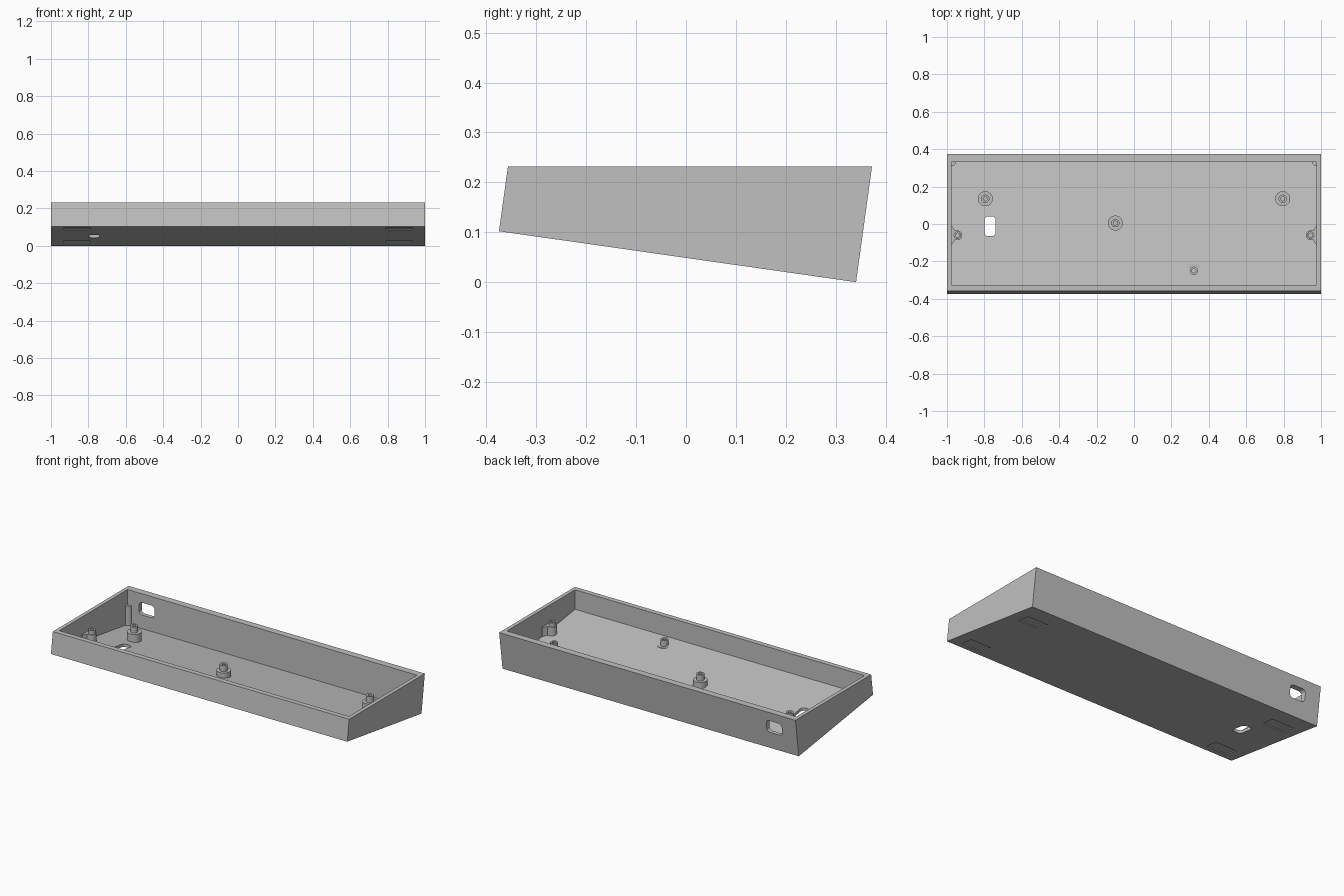
import bpy, bmesh, math
from mathutils import Matrix, Vector

cube = bpy.data.objects.get("Cube")
if cube:
    bpy.data.objects.remove(cube, do_unlink=True)

grey = bpy.data.materials.new("matte grey")
grey.use_nodes = True
grey.diffuse_color = (0.53, 0.53, 0.53, 1)
grey.node_tree.nodes["Principled BSDF"].inputs["Base Color"].default_value = grey.diffuse_color

SLOPE = 0.1425       # fall of the underside towards the back
FLOOR = 0.018        # floor thickness
TILT = -math.atan(SLOPE)


def under(y):
    """Height of the sloping underside at depth y."""
    return 0.102 - SLOPE * (y + 0.375)


def finish(name, bm, smooth=False):
    bmesh.ops.recalc_face_normals(bm, faces=bm.faces)
    mesh = bpy.data.meshes.new(name)
    bm.to_mesh(mesh)
    bm.free()
    mesh.materials.append(grey)
    ob = bpy.data.objects.new(name, mesh)
    bpy.context.collection.objects.link(ob)
    if smooth:
        bpy.ops.object.select_all(action='DESELECT')
        ob.select_set(True)
        bpy.context.view_layer.objects.active = ob
        bpy.ops.object.shade_smooth_by_angle(angle=math.radians(30))
    return ob


def prism(name, points, depth, smooth=False):
    """Extrude a closed loop of 3D points along a vector."""
    bm = bmesh.new()
    face = bm.faces.new([bm.verts.new(p) for p in points])
    out = bmesh.ops.extrude_face_region(bm, geom=[face], use_keep_orig=True)
    moved = [g for g in out["geom"] if isinstance(g, bmesh.types.BMVert)]
    bmesh.ops.translate(bm, verts=moved, vec=Vector(depth))
    return finish(name, bm, smooth)


def rounded(w, h, r, steps=6):
    """Rounded rectangle outline around the origin."""
    pts = []
    for i, (sx, sy) in enumerate([(1, 1), (-1, 1), (-1, -1), (1, -1)]):
        for k in range(steps + 1):
            a = math.pi / 2 * (i + k / steps)
            pts.append((sx * (w / 2 - r) + r * math.cos(a),
                        sy * (h / 2 - r) + r * math.sin(a)))
    return pts


def lathe(name, profile, x, y, sides=32):
    """Revolve (radius, z) points around an upright axis."""
    bm = bmesh.new()
    verts = [bm.verts.new((r, 0, z)) for r, z in profile]
    edges = [bm.edges.new(pair) for pair in zip(verts, verts[1:])]
    bmesh.ops.spin(bm, geom=verts + edges, cent=(0, 0, 0), axis=(0, 0, 1),
                   angle=2 * math.pi, steps=sides)
    bmesh.ops.remove_doubles(bm, verts=bm.verts, dist=1e-5)
    bmesh.ops.translate(bm, verts=bm.verts, vec=(x, y, 0))
    return finish(name, bm, True)


def cut(target, cutter):
    cutter.hide_render = True
    mod = target.modifiers.new("cut", 'BOOLEAN')
    mod.operation = 'DIFFERENCE'
    mod.solver = 'EXACT'
    mod.object = cutter
    bpy.context.view_layer.objects.active = target
    bpy.ops.object.modifier_apply(modifier=mod.name)
    bpy.data.objects.remove(cutter, do_unlink=True)


# Wedge-shaped case body
side = [(-0.375, 0.102), (-0.357, 0.232), (0.373, 0.232), (0.341, 0)]
case = prism("case_shell", [(-1, y, z) for y, z in side], (2, 0, 0))

# Cavity with upright walls and a sloping floor
front, back, wall = -0.326, 0.331, 0.977
inner = [(front, under(front) + FLOOR), (front, 0.3), (back, 0.3), (back, under(back) + FLOOR)]
cut(case, prism("cavity_cutter", [(-wall, y, z) for y, z in inner], (2 * wall, 0, 0)))

# Slot through the floor
slot = [(x - 0.77, y - 0.012, -0.1) for x, y in rounded(0.06, 0.105, 0.02)]
cut(case, prism("slot_cutter", slot, (0, 0, 0.25)))

# Port through the back wall
port = [(x - 0.848, 0.3, z + 0.14) for x, z in rounded(0.105, 0.075, 0.022)]
cut(case, prism("port_cutter", port, (0, 0.15, 0)))

# Shallow foot recesses in the underside
for x in (-0.86, 0.86):
    for y in (-0.297, 0.18):
        bm = bmesh.new()
        place = (Matrix.Translation((x, y, under(y))) @ Matrix.Rotation(TILT, 4, 'X')
                 @ Matrix.Diagonal((0.14, 0.085, 0.01, 1)))
        bmesh.ops.create_cube(bm, size=1, matrix=place)
        cut(case, finish("foot_cutter", bm))

# Stepped standoffs with hollow pins
SHELF, PIN = 0.1, 0.137
for i, (x, y) in enumerate([(-0.795, 0.135), (0.795, 0.135), (-0.1, 0.005), (0.32, -0.25)]):
    low = under(y) + 0.008
    lathe(f"standoff_{i + 1}", [(0, low), (0.04, low), (0.04, SHELF), (0.022, SHELF),
                                (0.022, PIN), (0.011, PIN), (0.011, SHELF), (0, SHELF)], x, y)

# Flared side mounts and rear corner posts, mirrored left and right
for s, label in ((1, "left"), (-1, "right")):
    y0, low = -0.06, under(-0.06) + 0.01
    flare = [(0.985, 0.054), (0.974, 0.05), (0.966, 0.038), (0.958, 0.026)]
    arc = [(0.945 - 0.026 * math.sin(a), 0.026 * math.cos(a))
           for a in (math.pi * k / 10 for k in range(11))]
    outline = flare + arc + [(x, -y) for x, y in reversed(flare)]
    prism(f"{label}_side_mount", [(s * x, y0 + y, low) for x, y in outline],
          (0, 0, 0.125 - low), True)
    lathe(f"{label}_mount_pin", [(0.02, 0.12), (0.02, 0.148), (0.011, 0.148),
                                 (0.011, 0.126), (0, 0.126)], s * 0.944, y0)

    y1 = back + 0.004
    low = under(back) + 0.012
    quarter = [(wall + 0.004, y1)] + [
        (wall - 0.026 * math.cos(a), y1 - 0.026 * math.sin(a))
        for a in (math.pi / 2 * k / 8 for k in range(9))] + [(wall + 0.004, y1 - 0.026)]
    prism(f"{label}_corner_post", [(s * x, y, low) for x, y in quarter],
          (0, 0, 0.14 - low), True)
